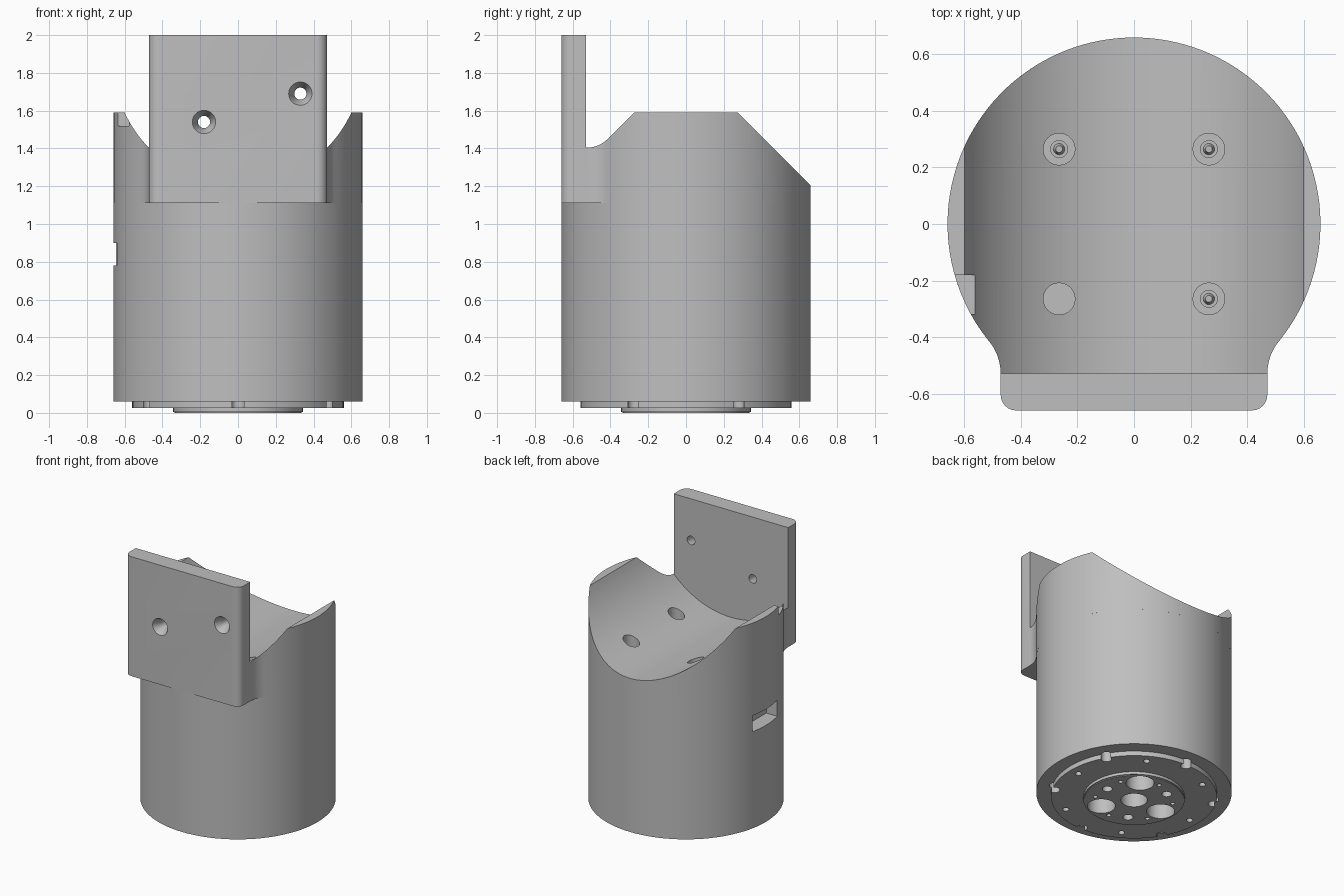
import bpy, bmesh
from math import sin, cos, pi, radians, sqrt, atan2
from mathutils import Matrix, Vector

if "Cube" in bpy.data.objects:
    bpy.data.objects.remove(bpy.data.objects["Cube"], do_unlink=True)

R = 0.66          # outer radius
SEAM = 1.11       # joint between housing and saddle
RIM = 1.59        # top of saddle walls
AXIS_Z = 1.865    # height of the channel axis
PLATE_BACK = -0.53
HALF = 0.472      # half width of the plate

grey = bpy.data.materials.new("plain grey")
grey.use_nodes = True
grey.diffuse_color = (0.52, 0.52, 0.52, 1)
grey.node_tree.nodes["Principled BSDF"].inputs["Base Color"].default_value = (0.52, 0.52, 0.52, 1)


def finish(bm, name):
    bmesh.ops.recalc_face_normals(bm, faces=bm.faces)
    mesh = bpy.data.meshes.new(name)
    bm.to_mesh(mesh)
    bm.free()
    mesh.materials.append(grey)
    obj = bpy.data.objects.new(name, mesh)
    bpy.context.collection.objects.link(obj)
    return obj


def add_cone(bm, start, end, r1, r2=None, sides=32):
    start, end = Vector(start), Vector(end)
    d = end - start
    place = Matrix.Translation((start + end) / 2) @ d.to_track_quat('Z', 'Y').to_matrix().to_4x4()
    bmesh.ops.create_cone(bm, cap_ends=True, segments=sides, radius1=r1,
                          radius2=r1 if r2 is None else r2, depth=d.length, matrix=place)


def add_box(bm, low, high):
    low, high = Vector(low), Vector(high)
    bmesh.ops.create_cube(bm, size=1, matrix=Matrix.Translation((low + high) / 2)
                          @ Matrix.Diagonal((*(high - low), 1)))


def prism(name, points, direction):
    bm = bmesh.new()
    face = bm.faces.new([bm.verts.new(p) for p in points])
    out = bmesh.ops.extrude_face_region(bm, geom=[face])["geom"]
    bmesh.ops.translate(bm, vec=direction, verts=[v for v in out if isinstance(v, bmesh.types.BMVert)])
    return finish(bm, name)


def disc(name, radius, z0, z1, sides=96):
    bm = bmesh.new()
    add_cone(bm, (0, 0, z0), (0, 0, z1), radius, sides=sides)
    return finish(bm, name)


def cut(obj, cutter):
    cutter.hide_render = True
    cutter.hide_set(True)
    mod = obj.modifiers.new(cutter.name, 'BOOLEAN')
    mod.operation, mod.solver, mod.object = 'DIFFERENCE', 'EXACT', cutter
    bpy.context.view_layer.objects.active = obj
    bpy.ops.object.modifier_apply(modifier=mod.name)


def polar(r, deg, z):
    return Vector((r * cos(radians(deg)), r * sin(radians(deg)), z))


def arc(cx, cy, r, a0, a1, n):
    return [(cx + r * cos(a0 + (a1 - a0) * i / n), cy + r * sin(a0 + (a1 - a0) * i / n)) for i in range(n + 1)]


# Saddle and plate share one outline: rounded plate corner, concave fillet, big arc
FILLET, CORNER = 0.18, 0.055
fx = HALF + FILLET
fy = -sqrt((R + FILLET) ** 2 - fx ** 2)
tangent = atan2(fy, fx)
half = arc(HALF - CORNER, -R + CORNER, CORNER, -pi / 2, 0, 6)
half += arc(fx, fy, FILLET, pi, tangent + pi, 10)
half += arc(0, 0, R, tangent, pi / 2, 48)[1:]
outline = half + [(-x, y) for x, y in reversed(half[:-1])]
saddle = prism("saddle_with_plate", [(x, y, SEAM) for x, y in outline], (0, 0, 2 - SEAM))

# Round channel behind the plate, open to the top
rise = atan2(RIM - AXIS_Z, sqrt(R ** 2 - (RIM - AXIS_Z) ** 2))
profile = arc(0, AXIS_Z, R, -pi - rise, rise, 64) + [(1, RIM), (1, 2.3), (-1, 2.3), (-1, RIM)]
cut(saddle, prism("channel_cutter", [(x, PLATE_BACK, z) for x, z in profile], (0, 2, 0)))

# Notch in the right wall of the saddle
bm = bmesh.new()
add_box(bm, (-0.8, -0.32, 1.52), (-0.56, -0.18, 1.8))
cut(saddle, finish(bm, "rim_notch_cutter"))

# Countersunk holes through the plate
plate_holes = [(-0.18, 1.54), (0.33, 1.69)]
bm = bmesh.new()
for x, z in plate_holes:
    add_cone(bm, (x, -0.8, z), (x, -0.4, z), 0.032)
cut(saddle, finish(bm, "plate_hole_cutter"))
bm = bmesh.new()
for x, z in plate_holes:
    add_cone(bm, (x, -0.67, z), (x, -0.6, z), 0.067, 0.03)
cut(saddle, finish(bm, "countersink_cutter"))

# Lower housing, flange and output hub
housing = disc("housing", R, 0.06, SEAM)
flange = disc("mounting_flange", 0.56, 0.025, 0.06)
hub = disc("output_hub", 0.343, 0.005, 0.025)
lip = disc("hub_lip", 0.335, 0, 0.005)

# Counterbored screw holes in the channel floor
for label, radius, floor in (("bore", 0.056, 1.16), ("pilot", 0.03, 1.12)):
    bm = bmesh.new()
    for x in (-0.265, 0.265):
        for y in (-0.265, 0.265):
            add_cone(bm, (x, y, floor), (x, y, 1.6), radius)
    cut(saddle, finish(bm, label + "_cutter"))
for i, (x, y) in enumerate([(a, b) for a in (-0.265, 0.265) for b in (-0.265, 0.265)]):
    bm = bmesh.new()
    add_cone(bm, (x, y, 1.12), (x, y, 1.15), 0.02, 0.012, 24)
    finish(bm, "screw_tip_%d" % (i + 1))

# Cable window in the right side of the housing
bm = bmesh.new()
add_box(bm, (-0.8, -0.16, 0.78), (-0.55, 0.14, 0.9))
cut(housing, finish(bm, "window_cutter"))

# Hub and flange hole pattern
bm = bmesh.new()
add_cone(bm, (0, 0, -0.1), (0, 0, 0.2), 0.09)
for k in range(3):
    for r, turn, size, top in ((0.235, 60, 0.095, 0.22), (0.235, 0, 0.034, 0.15)):
        p = polar(r, turn + 120 * k, -0.1)
        add_cone(bm, p, (p.x, p.y, top), size)
for k in range(6):
    for r, turn, size in ((0.265, 30, 0.016), (0.49, 0, 0.022)):
        p = polar(r, turn + 60 * k, -0.1)
        add_cone(bm, p, (p.x, p.y, 0.12), size, sides=20)
holes = finish(bm, "hole_pattern_cutter")
for part in (housing, flange, hub, lip):
    cut(part, holes)

# Half-round notches around the flange edge
bm = bmesh.new()
for k in range(6):
    p = polar(0.545, 30 + 60 * k, -0.1)
    add_cone(bm, p, (p.x, p.y, 0.12), 0.036, sides=24)
notches = finish(bm, "flange_notch_cutter")
for part in (housing, flange):
    cut(part, notches)

# Smooth curved walls, keep sharp edges
for obj in (saddle, housing, flange, hub, lip):
    bpy.ops.object.select_all(action='DESELECT')
    obj.select_set(True)
    bpy.context.view_layer.objects.active = obj
    bpy.ops.object.shade_smooth_by_angle(angle=radians(30))
